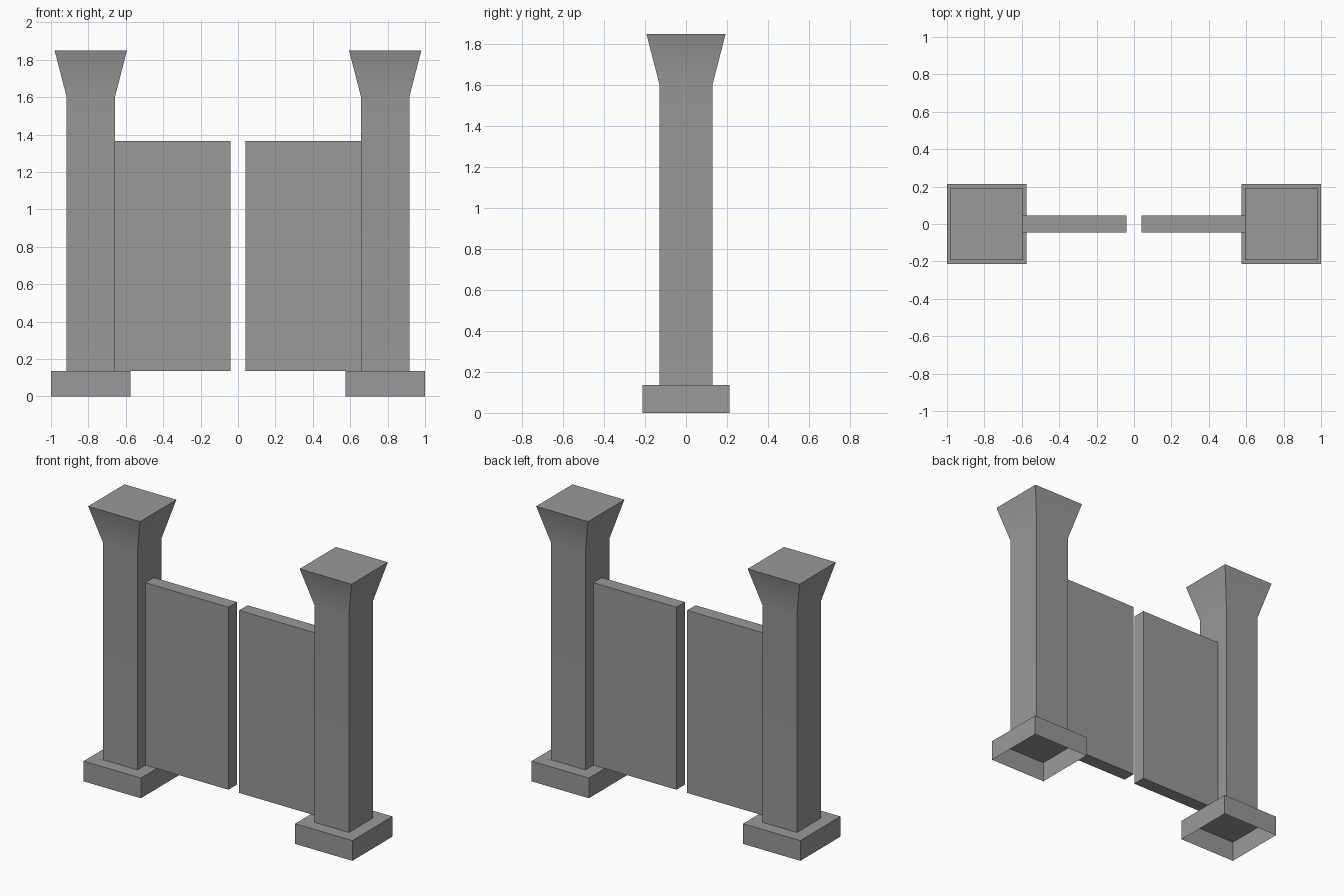
import bpy
import bmesh

if "Cube" in bpy.data.objects:
    bpy.data.objects.remove(bpy.data.objects["Cube"], do_unlink=True)

# One stone grey for everything
grey = bpy.data.materials.new("stone_grey")
grey.use_nodes = True
colour = (0.32, 0.32, 0.32, 1)
grey.diffuse_color = colour
grey.node_tree.nodes["Principled BSDF"].inputs["Base Color"].default_value = colour


def stack(name, x, sections, open_bottom=False):
    """Loft through rectangles given as (half width, half depth, height)."""
    bm = bmesh.new()
    rings = []
    for w, d, z in sections:
        corners = ((-w, -d), (w, -d), (w, d), (-w, d))
        rings.append([bm.verts.new((cx, cy, z)) for cx, cy in corners])
    for low, high in zip(rings, rings[1:]):
        for i in range(4):
            j = (i + 1) % 4
            bm.faces.new((low[i], low[j], high[j], high[i]))
    bm.faces.new(rings[-1])
    if not open_bottom:
        bm.faces.new(rings[0][::-1])
    mesh = bpy.data.meshes.new(name)
    bm.to_mesh(mesh)
    bm.free()
    mesh.materials.append(grey)
    obj = bpy.data.objects.new(name, mesh)
    obj.location.x = x
    bpy.context.collection.objects.link(obj)
    return obj


BASE_TOP, NECK, TOP, GATE_TOP = 0.136, 1.6, 1.848, 1.364
POST_X = 0.787

for side, s in (("left", 1), ("right", -1)):
    # Hollow plinth, open underneath
    stack(side + "_plinth", s * POST_X,
          [(0.213, 0.213, 0), (0.213, 0.213, BASE_TOP)], open_bottom=True)

    # Square post flaring into a capital, softly shaded at the neck
    post = stack(side + "_post", s * POST_X,
                 [(0.129, 0.129, BASE_TOP), (0.129, 0.129, NECK), (0.193, 0.193, TOP)],
                 open_bottom=True)
    bpy.ops.object.select_all(action="DESELECT")
    post.select_set(True)
    bpy.context.view_layer.objects.active = post
    bpy.ops.object.shade_smooth_by_angle()
    soften = post.modifiers.new("neck_shading", "WEIGHTED_NORMAL")
    soften.keep_sharp = True

    # Gate panel between post and centre gap
    stack(side + "_gate", s * 0.35,
          [(0.31, 0.045, BASE_TOP), (0.31, 0.045, GATE_TOP)])
